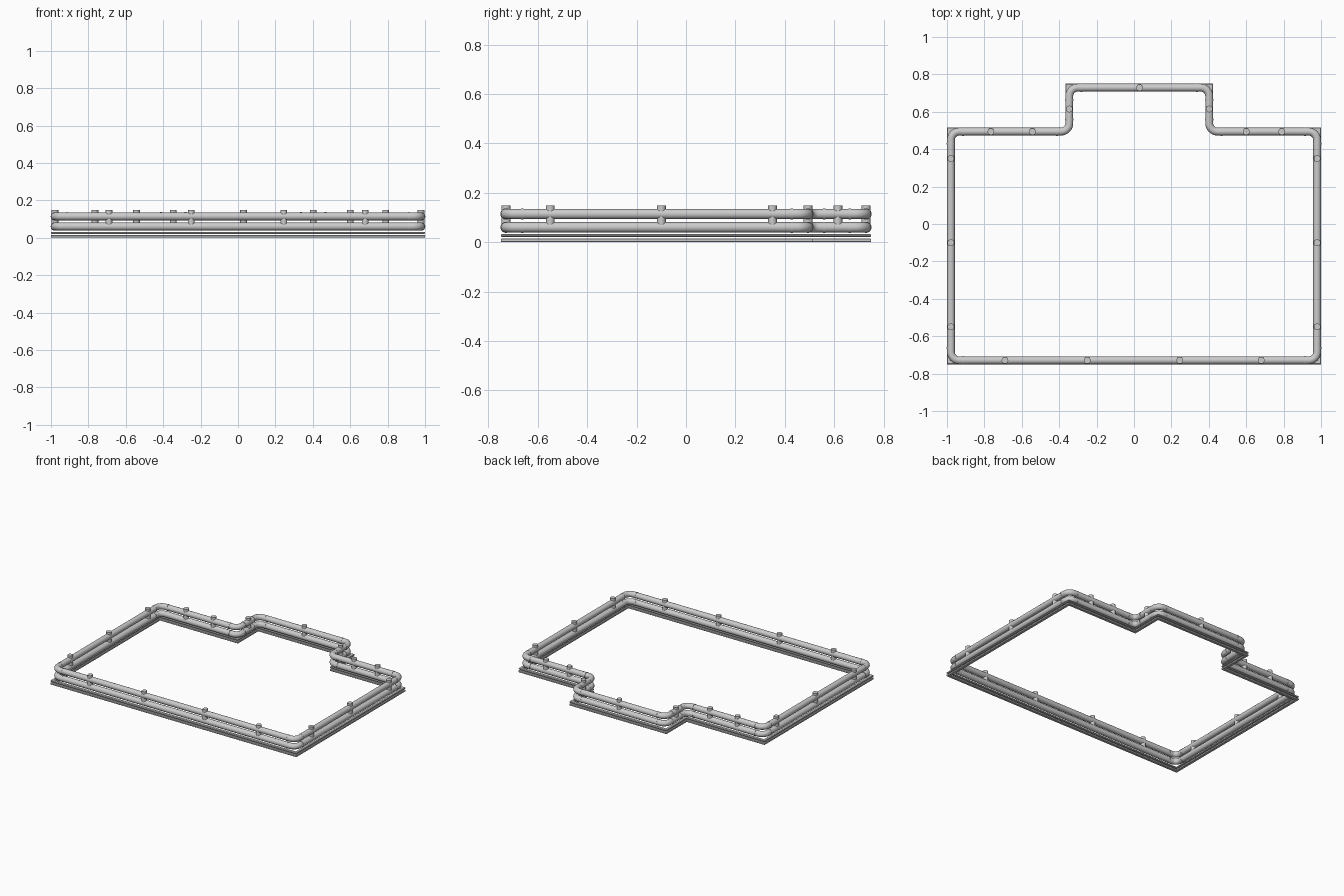
import bpy, bmesh, math
from mathutils import Vector

if "Cube" in bpy.data.objects:
    bpy.data.objects.remove(bpy.data.objects["Cube"])

# Outer footprint, counter-clockwise
OUT = [(-1, -.75), (1, -.75), (1, .515), (.423, .515), (.423, .75),
       (-.367, .75), (-.367, .515), (-1, .515)]
R = 0.021            # pipe radius
BEND = 0.045         # bend radius of the pipe centreline
Z_LOW, Z_UP = 0.06, 0.114


def inset(d):
    """Footprint moved inwards by d with mitred corners."""
    pts = [Vector(p) for p in OUT]
    res = []
    for i, p in enumerate(pts):
        a = (p - pts[i - 1]).normalized()
        b = (pts[(i + 1) % len(pts)] - p).normalized()
        res.append(p + d * Vector((-a.y, a.x)) + d * Vector((-b.y, b.x)))
    return res


def finish(bm, name):
    bmesh.ops.recalc_face_normals(bm, faces=bm.faces)
    me = bpy.data.meshes.new(name)
    bm.to_mesh(me)
    bm.free()
    ob = bpy.data.objects.new(name, me)
    bpy.context.collection.objects.link(ob)
    bpy.ops.object.select_all(action='DESELECT')
    ob.select_set(True)
    bpy.context.view_layer.objects.active = ob
    bpy.ops.object.shade_smooth_by_angle(angle=math.radians(40))
    return ob


def corners(d):
    """Corner point with incoming and outgoing directions."""
    pts = inset(d)
    for i, p in enumerate(pts):
        yield p, (p - pts[i - 1]).normalized(), (pts[(i + 1) % len(pts)] - p).normalized()


def pipe(name, z, steps=8, sides=20):
    """Round pipe swept around the footprint with curved elbows."""
    bm = bmesh.new()
    rings = []
    for p, a, b in corners(R):
        centre = p - a * BEND + b * BEND
        for k in range(steps + 1):
            t = k / steps * math.pi / 2
            c = centre - b * BEND * math.cos(t) + a * BEND * math.sin(t)
            tan = a * math.cos(t) + b * math.sin(t)
            n = Vector((-tan.y, tan.x))
            ring = []
            for s in range(sides):
                u = 2 * math.pi * s / sides
                q = c + n * R * math.cos(u)
                ring.append(bm.verts.new((q.x, q.y, z + R * math.sin(u))))
            rings.append(ring)
    bridge(bm, rings)
    return finish(bm, name)


def bridge(bm, rings):
    for i, r in enumerate(rings):
        q, n = rings[i - 1], len(r)
        for s in range(n):
            bm.faces.new((q[s - 1], q[s], r[s], r[s - 1]))


def strip(name, z0, z1, width=0.022, ch=0.003):
    """Thin base strip with eased edges, flush with the outside."""
    prof = [(ch, z0), (width - ch, z0), (width, z0 + ch), (width, z1 - ch),
            (width - ch, z1), (ch, z1), (0, z1 - ch), (0, z0 + ch)]
    loops = [inset(d) for d, _ in prof]
    bm = bmesh.new()
    rings = [[bm.verts.new((loops[j][i].x, loops[j][i].y, prof[j][1]))
              for j in range(len(prof))] for i in range(len(OUT))]
    bridge(bm, rings)
    return finish(bm, name)


def cylinder(name, loc, r, h, axis=None):
    bm = bmesh.new()
    bmesh.ops.create_cone(bm, cap_ends=True, segments=20, radius1=r, radius2=r, depth=h)
    ob = finish(bm, name)
    ob.location = loc
    if axis is not None:
        ob.rotation_euler = Vector((axis.x, axis.y, 0)).to_track_quat('Z', 'Y').to_euler()
    return ob


# Base strips and the two rails
strip("base_strip_lower", 0.0, 0.015)
strip("base_strip_upper", 0.021, 0.032)
pipe("lower_rail", Z_LOW)
pipe("upper_rail", Z_UP)

# Slim coupling rings where the elbows meet the straights
for p, a, b in corners(R):
    for q, ax in ((p - a * 0.065, a), (p + b * 0.065, b)):
        for z in (Z_LOW, Z_UP):
            cylinder("elbow_ring", (q.x, q.y, z), R + 0.0015, 0.01, ax)

# Short posts joining the rails, with ends standing above the top rail
front, back, top = -.75 + R, .515 - R, .75 - R
posts = [(x, front) for x in (-.69, -.25, .245, .68)]
posts += [(s * (1 - R), y) for s in (-1, 1) for y in (-.55, -.1, .35)]
posts += [(x, back) for x in (-.765, -.543, .6, .79)]
posts += [(-.367 + R, .615), (.423 - R, .615), (.03, top)]
for x, y in posts:
    cylinder("post", (x, y, 0.104), 0.018, 0.088)
